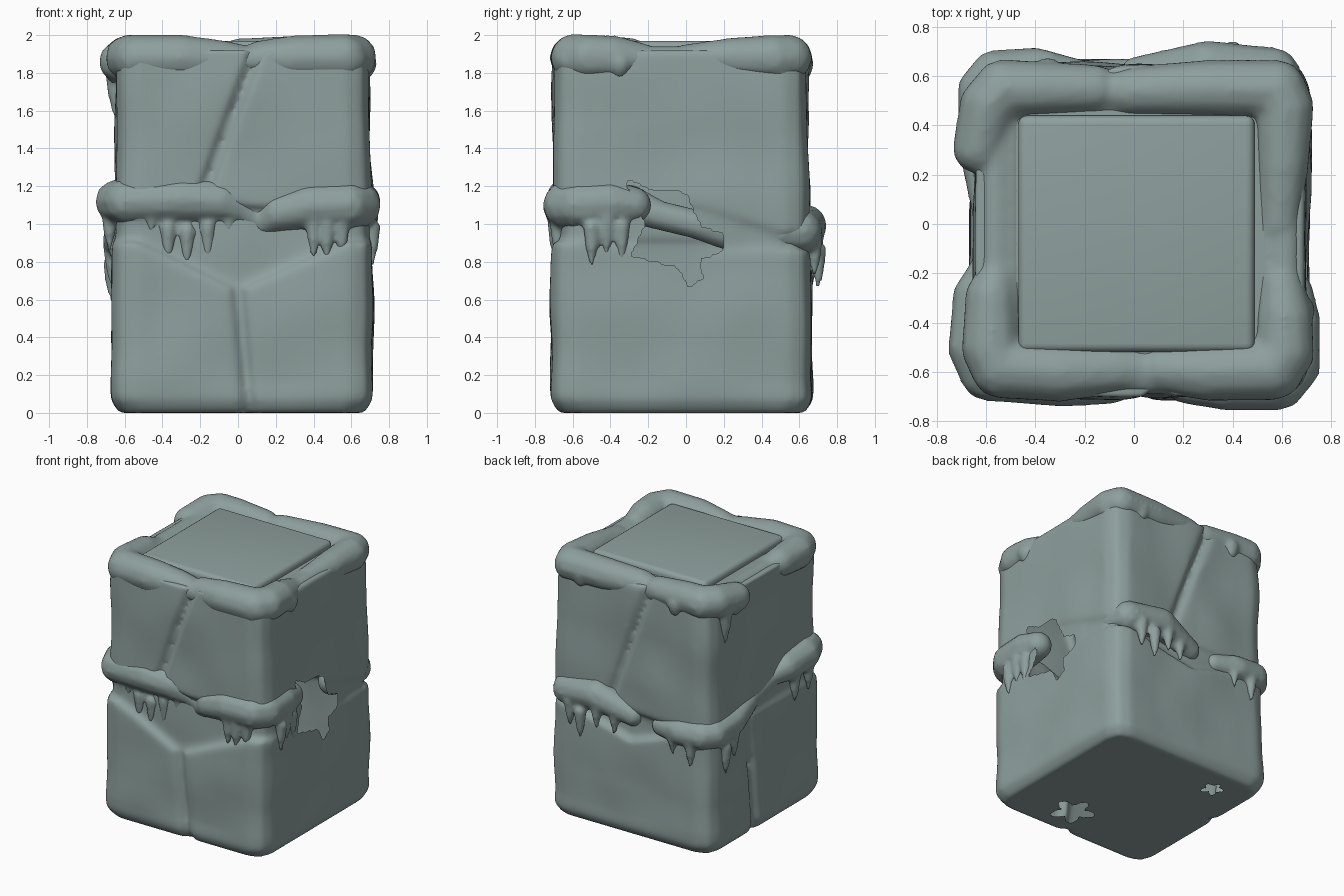
import bpy, bmesh, math, random
from mathutils import Vector, Matrix, noise

if "Cube" in bpy.data.objects:
    bpy.data.objects.remove(bpy.data.objects["Cube"])

random.seed(4)
mat = bpy.data.materials.new("grey green stone")
mat.diffuse_color = (0.27, 0.35, 0.34, 1)
mat.use_nodes = True
mat.node_tree.nodes["Principled BSDF"].inputs["Base Color"].default_value = mat.diffuse_color


def finish(bm, name, voxel=None, smooth=0):
    """Turn a bmesh into an object; optionally fuse its pieces into one soft skin."""
    me = bpy.data.meshes.new(name)
    bm.to_mesh(me)
    bm.free()
    ob = bpy.data.objects.new(name, me)
    bpy.context.collection.objects.link(ob)
    if voxel:
        r = ob.modifiers.new("fuse", 'REMESH')
        r.mode = 'VOXEL'
        r.voxel_size = voxel
        s = ob.modifiers.new("soften", 'SMOOTH')
        s.factor = 0.5
        s.iterations = smooth
        dg = bpy.context.evaluated_depsgraph_get()
        new = bpy.data.meshes.new_from_object(ob.evaluated_get(dg))
        ob.modifiers.clear()
        ob.data = new
    ob.data.materials.clear()
    ob.data.materials.append(mat)
    for p in ob.data.polygons:
        p.use_smooth = True
        p.material_index = 0
    return ob


def hull(bm, pts):
    vs = [bm.verts.new(p) for p in pts]
    res = bmesh.ops.convex_hull(bm, input=vs)
    junk = [v for v in res["geom_interior"] if isinstance(v, bmesh.types.BMVert)]
    if junk:
        bmesh.ops.delete(bm, geom=junk, context='VERTS')


def rounded(cx, cy, r=0.12):
    """Three points that round off one corner of a plan outline."""
    sx, sy = math.copysign(1, cx), math.copysign(1, cy)
    return [(cx - sx * r, cy), (cx - sx * r * .29, cy - sy * r * .29), (cx, cy - sy * r)]


def box(bm, x0, x1, y0, y1, z0, z1):
    hull(bm, [(p[0], p[1], z) for x in (x0, x1) for y in (y0, y1)
              for p in rounded(x, y) for z in (z0, z1)])


def layer(bm, levels, crack):
    """Four corner blocks. Each level: (x0,x1,y0,y1), split per side, nine heights.
    Sides are front, right, back, left; cracked sides get a V groove."""
    sides = [(3, 0), (0, 1), (1, 2), (2, 3)]
    for c in range(4):
        pts = []
        for ext, split, zz in levels:
            cx = ext[0] if c in (0, 3) else ext[1]
            cy = ext[2] if c in (0, 1) else ext[3]
            sx, sy = (-1 if cx < 0 else 1), (-1 if cy < 0 else 1)
            pts += [(x, y, zz[c]) for x, y in rounded(cx, cy)]
            pts.append((0, 0, zz[8]))
            for s in sides[c]:
                for g, d in (((-0.05, 0), (0.01, 0.06)) if crack[s] else ((0.08, 0),)):
                    if s in (0, 2):
                        pts.append((split[s] - sx * g, cy - sy * d, zz[4 + s]))
                    else:
                        pts.append((cx - sx * d, split[s] - sy * g, zz[4 + s]))
        hull(bm, pts)


def inside(u, v, poly):
    hit = False
    for (a, b), (c, d) in zip(poly, poly[1:] + poly[:1]):
        if (b > v) != (d > v) and u < (c - a) * (v - b) / (d - b) + a:
            hit = not hit
    return hit


# stone body: lower and upper corner blocks around a recessed core
bm = bmesh.new()
layer(bm, [((-0.63, 0.67, -0.675, 0.63), (0.06, 0, 0, 0.1), [0] * 9),
           ((-0.67, 0.71, -0.715, 0.67), (0.055, 0, 0, 0.11), [0.07] * 9),
           ((-0.66, 0.71, -0.71, 0.66), (0.0, 0.1, 0.0, 0.2),
            (0.9, 0.9, 0.86, 0.9, 0.66, 0.84, 0.7, 0.9, 0.95))], (1, 0, 0, 1))
layer(bm, [((-0.65, 0.71, -0.705, 0.65), (-0.2, 0.1, 0.22, 0.1),
            (1.05, 1.05, 0.95, 0.92, 1.12, 1.12, 0.95, 0.98, 0.9)),
           ((-0.64, 0.69, -0.70, 0.635), (0.1, 0.1, -0.14, 0.1), [1.92] * 9)], (1, 0, 1, 0))
box(bm, -0.57, 0.62, -0.61, 0.56, 0.1, 1.88)
box(bm, -0.645, 0.695, -0.665, 0.40, 0.6, 1.2)
box(bm, -0.64, 0.69, -0.40, 0.615, 0.6, 1.2)
body = finish(bm, "stone_body", 0.02, 10)

# soft unevenness, then the broken opening on the right and small ones underneath
bm = bmesh.new()
bm.from_mesh(body.data)
for v in bm.verts:
    side = max(0, min(1, v.co.z * 6))
    out = Vector((v.co.x, v.co.y, 0)).normalized()
    v.co += out * side * 0.02 * noise.noise(v.co * 2.6 + Vector((3, 1, 7)))
gap = [(-.32, 1.24), (-.18, 1.16), (-.1, 1.18), (0, 1.15), (.07, .98), (.19, .94), (.2, .86),
       (.06, .82), (.08, .72), (.02, .67), (-.04, .78), (-.28, .84), (-.2, 1.0)]
dead = []
for f in bm.faces:
    c = f.calc_center_median()
    if c.x > 0.4 and inside(c.y, c.z, gap):
        dead.append(f)
    elif c.z < 0.03:
        for hx, hy, r in ((0.2, -0.42, 0.11), (-0.34, 0.44, 0.055)):
            a = math.atan2(c.y - hy, c.x - hx)
            if math.hypot(c.x - hx, c.y - hy) < r * (1 + 0.35 * math.sin(5 * a)):
                dead.append(f)
                break
bmesh.ops.delete(bm, geom=dead, context='FACES')
for i in range(3):
    bmesh.ops.smooth_vert(bm, verts=[v for v in bm.verts if v.is_boundary], factor=0.5,
                          use_axis_x=True, use_axis_y=True, use_axis_z=True)
bm.to_mesh(body.data)
bm.free()


def roll(bm, pts, step=0.03):
    """String of overlapping balls along x, y, z, radius points."""
    for a, b in zip(pts, pts[1:]):
        n = max(1, int((Vector(b[:3]) - Vector(a[:3])).length / step))
        for i in range(n + 1):
            x, y, z, r = [p + (q - p) * i / n for p, q in zip(a, b)]
            bmesh.ops.create_icosphere(bm, subdivisions=2, radius=r,
                                       matrix=Matrix.Translation((x, y, z)))


def drip(bm, x, y, ztop, ztip, r=0.05):
    roll(bm, [(x, y, ztop, r), (x, y, (ztop + ztip) / 2, r * 0.75), (x, y, ztip + 0.012, 0.014)], 0.015)


# top rim: a thin ring with thick rolls wrapping each corner
bm = bmesh.new()
for ix, iy, r in ((0, 0, 0.075), (0.06, 0.06, 0.06)):
    ring = [(-0.56 + ix, -0.62 + iy), (0.61 - ix, -0.62 + iy), (0.61 - ix, 0.55 - iy), (-0.56 + ix, 0.55 - iy)]
    roll(bm, [(x, y, 1.87, r) for x, y in ring + ring[:1]])
roll(bm, [(-0.55, -0.17, 1.87, .07), (-0.58, -0.3, 1.88, .11), (-0.58, -0.5, 1.88, .125), (-0.54, -0.585, 1.88, .127),
          (-0.3, -0.6, 1.88, .125), (-0.08, -0.59, 1.87, .105), (0.06, -0.59, 1.86, .085)])
roll(bm, [(0.12, -0.59, 1.875, .1), (0.3, -0.6, 1.88, .122), (0.56, -0.59, 1.88, .13),
          (0.61, -0.52, 1.88, .127), (0.61, -0.38, 1.88, .12), (0.6, -0.25, 1.87, .095)])
roll(bm, [(0.59, 0.0, 1.87, .085), (0.605, 0.25, 1.88, .11), (0.61, 0.47, 1.88, .125), (0.58, 0.545, 1.88, .125),
          (0.3, 0.55, 1.88, .12), (0.0, 0.54, 1.88, .105), (-0.08, 0.54, 1.87, .09)])
roll(bm, [(-0.16, 0.55, 1.88, .1), (-0.4, 0.55, 1.885, .115), (-0.53, 0.55, 1.88, .122),
          (-0.59, 0.48, 1.88, .122), (-0.63, 0.31, 1.86, .11)])
for x, y, t in ((-0.65, 0.46, 1.56), (-0.66, 0.35, 1.74), (0.65, 0.5, 1.75), (0.65, -0.5, 1.77),
                (0.68, -0.35, 1.78), (0.45, 0.61, 1.76), (-0.35, 0.62, 1.75), (-0.55, -0.63, 1.77)):
    drip(bm, x, y, 1.85, t, 0.06)
finish(bm, "top_rim", 0.018, 5)

# middle ledges: a drooping roll at each corner with hanging drips
bm = bmesh.new()
roll(bm, [(-0.58, -0.15, 1.06, .07), (-0.63, -0.3, 1.1, .11), (-0.64, -0.5, 1.12, .118), (-0.59, -0.6, 1.12, .122),
          (-0.3, -0.62, 1.13, .125), (-0.1, -0.62, 1.12, .115), (0.02, -0.6, 1.08, .09), (0.12, -0.6, 1.0, .06)])
roll(bm, [(0.13, -0.61, 1.0, .065), (0.22, -0.63, 1.06, .105), (0.38, -0.635, 1.095, .126),
          (0.58, -0.63, 1.1, .13), (0.63, -0.57, 1.1, .13), (0.635, -0.4, 1.11, .125), (0.63, -0.28, 1.1, .1)])
roll(bm, [(0.58, 0.3, 0.97, .1), (0.59, 0.5, 0.96, .11), (0.56, 0.6, 0.96, .12), (0.3, 0.63, 0.99, .118),
          (0.02, 0.6, 0.9, .085)])
roll(bm, [(-0.22, 0.59, 0.88, .08), (-0.4, 0.62, 0.89, .1), (-0.56, 0.6, 0.9, .11), (-0.61, 0.54, 0.9, .11),
          (-0.62, 0.33, 0.92, .1), (-0.58, 0.05, 1.0, .08), (-0.58, -0.2, 1.06, .08)])
drips = [(-0.46, -0.655, .94), (-0.37, -0.65, .78), (-0.27, -0.65, .76), (-0.16, -0.65, .79),
         (-0.05, -0.64, .87), (0.4, -0.69, .82), (0.47, -0.69, .80), (0.55, -0.68, .82),
         (0.71, -0.5, .78), (0.70, -0.42, .83), (0.69, -0.34, .79), (-0.68, -0.5, .86),
         (-0.67, -0.35, .82), (0.5, 0.68, .72), (0.4, 0.70, .66), (0.27, 0.69, .76), (0.14, 0.66, .74),
         (-0.35, 0.66, .72), (-0.5, 0.66, .66), (-0.67, 0.48, .59), (-0.67, 0.38, .68)]
for x, y, t in drips:
    drip(bm, x, y, t + 0.2, t, 0.046)
finish(bm, "middle_ledge", 0.016, 4)

# flat raised slab on top
bm = bmesh.new()
bmesh.ops.create_cube(bm, size=1, matrix=Matrix.Translation((0.01, -0.04, 1.88)) @
                      Matrix.Diagonal((0.96, 0.96, 0.18, 1)))
bmesh.ops.bevel(bm, geom=bm.edges[:], offset=0.035, segments=4, profile=0.5, affect='EDGES')
slab = finish(bm, "top_slab")
bpy.context.view_layer.objects.active = slab
slab.select_set(True)
bpy.ops.object.shade_smooth_by_angle(angle=math.radians(35))
